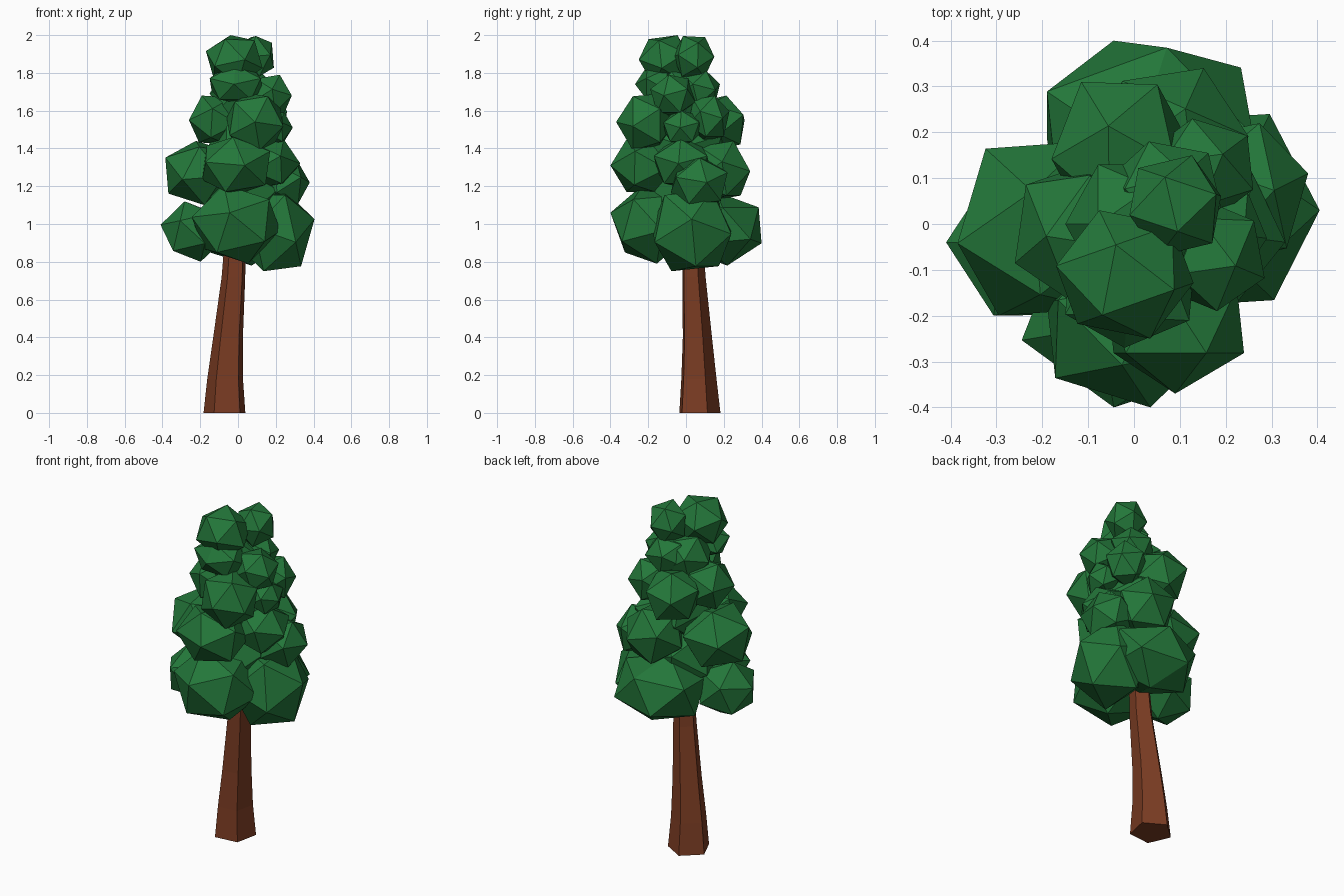
import bpy
import bmesh
import math
from mathutils import Matrix, Vector

default_cube = bpy.data.objects.get("Cube")
if default_cube:
    bpy.data.objects.remove(default_cube, do_unlink=True)


def make_material(name, color):
    material = bpy.data.materials.new(name)
    material.use_nodes = True
    material.diffuse_color = color
    material.node_tree.nodes["Principled BSDF"].inputs["Base Color"].default_value = color
    return material


def add_object(name, bm, material):
    bmesh.ops.recalc_face_normals(bm, faces=bm.faces[:])
    mesh = bpy.data.meshes.new(name)
    bm.to_mesh(mesh)
    bm.free()
    mesh.materials.append(material)
    obj = bpy.data.objects.new(name, mesh)
    bpy.context.scene.collection.objects.link(obj)
    return obj


def frame(first, second):
    """Axes with one along first and another leaning towards second."""
    a = Vector(first).normalized()
    c = a.cross(Vector(second)).normalized()
    return Matrix((a, c.cross(a), c)).transposed()


def leaf_clump(name, center, half_size, tip, side, material):
    """Icosahedron with a corner at tip and the next one towards side, fitted to a box."""
    bm = bmesh.new()
    bmesh.ops.create_icosphere(bm, subdivisions=1, radius=1)
    bm.verts.ensure_lookup_table()
    corner = bm.verts[0]
    neighbour = corner.link_edges[0].other_vert(corner)
    turn = frame(tip, side) @ frame(corner.co, neighbour.co).transposed()
    bmesh.ops.transform(bm, matrix=turn.to_4x4(), verts=bm.verts[:])
    for axis in range(3):
        reach = max(abs(v.co[axis]) for v in bm.verts)
        for v in bm.verts:
            v.co[axis] *= half_size[axis] / reach
    bmesh.ops.transform(bm, matrix=Matrix.Translation(Vector(center)), verts=bm.verts[:])
    return add_object(name, bm, material)


def tapered_trunk(name, rings, sides, start_angle, material):
    """Flat-sided column lofted through rings of (x, y, z, radius)."""
    bm = bmesh.new()
    loops = []
    for x, y, z, radius in rings:
        angles = [start_angle + math.tau * i / sides for i in range(sides)]
        loops.append([bm.verts.new((x + radius * math.cos(a), y + radius * math.sin(a), z))
                      for a in angles])
    for low, high in zip(loops, loops[1:]):
        for i in range(sides):
            j = (i + 1) % sides
            bm.faces.new((low[i], low[j], high[j], high[i]))
    bm.faces.new(loops[0][::-1])
    bm.faces.new(loops[-1])
    return add_object(name, bm, material)


leaf_green = make_material("leaf green", (0.017, 0.185, 0.042, 1))
bark_brown = make_material("bark brown", (0.2, 0.046, 0.017, 1))

# Leaning five-sided trunk
tapered_trunk("trunk", [
    (-0.068, 0.066, 0, 0.117),
    (-0.065, 0.062, 0.18, 0.1),
    (-0.05, 0.055, 0.4, 0.083),
    (-0.022, 0.038, 0.72, 0.066),
    (-0.01, 0.03, 1.0, 0.055),
], 5, math.radians(24), bark_brown)

# Foliage clumps from the bottom tier to the crown: name, center, half size
clumps = [
    ("lower_front", (-0.01, -0.19, 1.0), (0.235, 0.21, 0.21)),
    ("lower_right", (-0.24, -0.04, 0.96), (0.17, 0.16, 0.16)),
    ("lower_left", (0.19, 0.03, 0.965), (0.215, 0.21, 0.215)),
    ("lower_back", (0.035, 0.19, 0.975), (0.225, 0.21, 0.195)),
    ("middle_right", (-0.2, -0.01, 1.27), (0.185, 0.19, 0.17)),
    ("middle_front", (-0.01, -0.22, 1.31), (0.18, 0.18, 0.15)),
    ("middle_left", (0.24, 0.07, 1.22), (0.14, 0.15, 0.13)),
    ("middle_left_upper", (0.17, -0.02, 1.32), (0.16, 0.15, 0.13)),
    ("middle_back", (0.08, 0.18, 1.28), (0.17, 0.16, 0.16)),
    ("upper_right", (-0.12, -0.02, 1.55), (0.14, 0.15, 0.13)),
    ("upper_front", (0.09, -0.21, 1.54), (0.15, 0.16, 0.15)),
    ("upper_left", (0.2, -0.02, 1.51), (0.09, 0.1, 0.09)),
    ("upper_back", (-0.03, 0.16, 1.53), (0.15, 0.15, 0.15)),
    ("upper_back_left", (0.15, 0.12, 1.56), (0.11, 0.11, 0.12)),
    ("high_front", (-0.01, -0.15, 1.74), (0.14, 0.12, 0.1)),
    ("high_left", (0.17, -0.07, 1.68), (0.115, 0.12, 0.11)),
    ("high_back", (0.07, 0.07, 1.71), (0.12, 0.11, 0.1)),
    ("high_middle", (-0.02, 0.0, 1.69), (0.13, 0.13, 0.13)),
    ("crown_front", (-0.02, -0.11, 1.87), (0.15, 0.14, 0.13)),
    ("crown_back", (0.09, 0.04, 1.885), (0.1, 0.11, 0.11)),
    # Inner foliage closing the gaps between the tiers
    ("core_lower", (0.01, 0.01, 1.12), (0.2, 0.2, 0.2)),
    ("core_middle", (0.02, 0.0, 1.41), (0.18, 0.19, 0.2)),
    ("core_upper", (0.03, -0.03, 1.64), (0.15, 0.15, 0.17)),
]

# Corner directions of the clumps that do not simply point outwards: tip, side
turns = {
    "lower_front": ((-1, -7, 2), (-8, -1, 1)),
    "lower_right": ((-9, 0, 2), (-6, -5, -6)),
    "lower_left": ((8, 0, 2), (3, 1, -9)),
    "lower_back": ((-3, 9, -4), (5, 9, -4)),
    "middle_right": ((-6, -1, 3), (-6, 0, -3)),
    "middle_front": ((2, -9, 0), (7, -7, 3)),
    "middle_left": ((8, 2, 0), (4, 8, 3)),
    "upper_right": ((-7, -3, 0), (-3, 0, 7)),
    "upper_front": ((0, -8, 0), (4, -3, 8)),
    "upper_back": ((5, 8, 3), (0, 5, -8)),
    "crown_front": ((3, -8, 0), (-8, 1, -2)),
    "crown_back": ((2, 6, 0), (4, -4, -3)),
}
for name, center, half_size in clumps:
    outward = (center[0], center[1], 0)
    tip, side = turns.get(name, (outward if any(outward) else (1, 0, 0), (0, 0, 1)))
    leaf_clump(name + "_leaves", center, half_size, tip, side, leaf_green)
